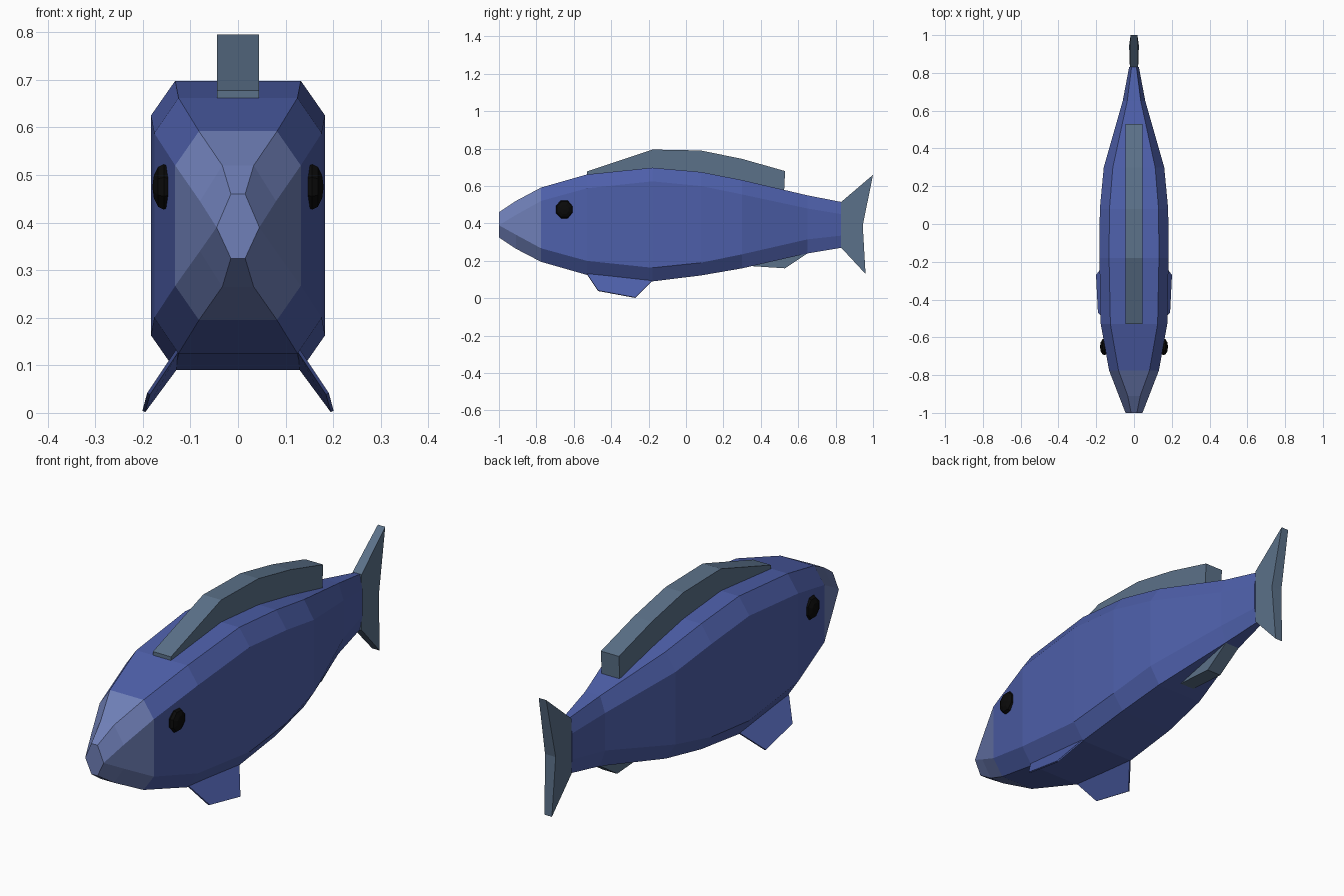
import bpy
import bmesh
from math import radians
from mathutils import Matrix

if "Cube" in bpy.data.objects:
    bpy.data.objects.remove(bpy.data.objects["Cube"])


def material(name, r, g, b):
    m = bpy.data.materials.new(name)
    m.use_nodes = True
    m.diffuse_color = (r, g, b, 1)
    bsdf = m.node_tree.nodes["Principled BSDF"]
    bsdf.inputs["Base Color"].default_value = (r, g, b, 1)
    bsdf.inputs["Roughness"].default_value = 0.8
    return m


body_blue = material("body blue", 0.075, 0.115, 0.40)
head_blue = material("pale head blue", 0.16, 0.215, 0.48)
fin_grey = material("fin slate", 0.105, 0.165, 0.25)
eye_black = material("eye black", 0.003, 0.003, 0.003)


def finish(bm, name, *mats):
    bmesh.ops.recalc_face_normals(bm, faces=bm.faces)
    mesh = bpy.data.meshes.new(name)
    bm.to_mesh(mesh)
    bm.free()
    for m in mats:
        mesh.materials.append(m)
    ob = bpy.data.objects.new(name, mesh)
    bpy.context.collection.objects.link(ob)
    return ob


def loft(bm, rings):
    """Bridge matching vertex loops and cap both ends."""
    loops = [[bm.verts.new(p) for p in ring] for ring in rings]
    n = len(loops[0])
    for a, b in zip(loops, loops[1:]):
        for i in range(n):
            j = (i + 1) % n
            bm.faces.new((a[i], a[j], b[j], b[i]))
    bm.faces.new(loops[0])
    bm.faces.new(loops[-1])


def slab(name, outline, widths, mat):
    """Side outline in (y, z), with a half width for each point."""
    bm = bmesh.new()
    loft(bm, [[(s * w, y, z) for (y, z), w in zip(outline, widths)] for s in (-1, 1)])
    return finish(bm, name, mat)


# Body: y, inner half width, outer half width, top, upper side, lower side, bottom
stations = [
    (-1.00, .015, .045, .46, .39, .39, .325),
    (-0.91, .033, .080, .52, .445, .34, .265),
    (-0.775, .082, .132, .592, .52, .267, .195),
    (-0.53, .125, .176, .662, .588, .20, .125),
    (-0.18, .132, .183, .698, .625, .163, .09),
    (0.08, .130, .181, .675, .60, .19, .122),
    (0.30, .112, .160, .632, .555, .235, .160),
    (0.65, .036, .060, .55, .48, .315, .24),
    (0.83, .013, .026, .515, .45, .335, .27),
]
rings = []
for y, xi, xo, top, up, low, bot in stations:
    half = [(xi, top), (xo, up), (xo, low), (xi, bot)]
    rings.append([(x, y, z) for x, z in half] + [(-x, y, z) for x, z in reversed(half)])
bm = bmesh.new()
loft(bm, rings)
bmesh.ops.remove_doubles(bm, verts=bm.verts, dist=0.0005)
for f in bm.faces:
    f.material_index = int(f.calc_center_median().y < -0.78)
finish(bm, "body", body_blue, head_blue)

# Dorsal fin: a thick ridge sunk into the back
slab("dorsal_fin",
     [(-.53, .62), (-.53, .678), (-.18, .795), (.08, .79), (.30, .745), (.53, .68), (.523, .54)],
     [.044] * 7, fin_grey)

# Tail fin
slab("tail_fin", [(.83, .515), (1, .66), (.945, .39), (.96, .13), (.83, .27)],
     [.022, .018, .026, .018, .022], fin_grey)

# Anal fin
slab("anal_fin", [(.30, .175), (.53, .16), (.65, .24), (.55, .26)], [.035] * 4, fin_grey)

for side, label in ((1, "left"), (-1, "right")):
    # Splayed belly fin
    outer = [(.128, -.53, .13), (.188, -.47, .04), (.198, -.27, .003), (.130, -.18, .095)]
    bm = bmesh.new()
    loft(bm, [[(side * (x + d), y, z + d / 2) for x, y, z in outer] for d in (-.003, .003)])
    finish(bm, label + "_belly_fin", body_blue)

    # Flattened bead eye
    bm = bmesh.new()
    bmesh.ops.create_uvsphere(bm, u_segments=8, v_segments=6, radius=1)
    place = (Matrix.Translation((side * .156, -.65, .475))
             @ Matrix.Diagonal((.024, .049, .052, 1))
             @ Matrix.Rotation(radians(90), 4, "Y") @ Matrix.Rotation(radians(22.5), 4, "Z"))
    bmesh.ops.transform(bm, matrix=place, verts=bm.verts)
    finish(bm, label + "_eye", eye_black)
